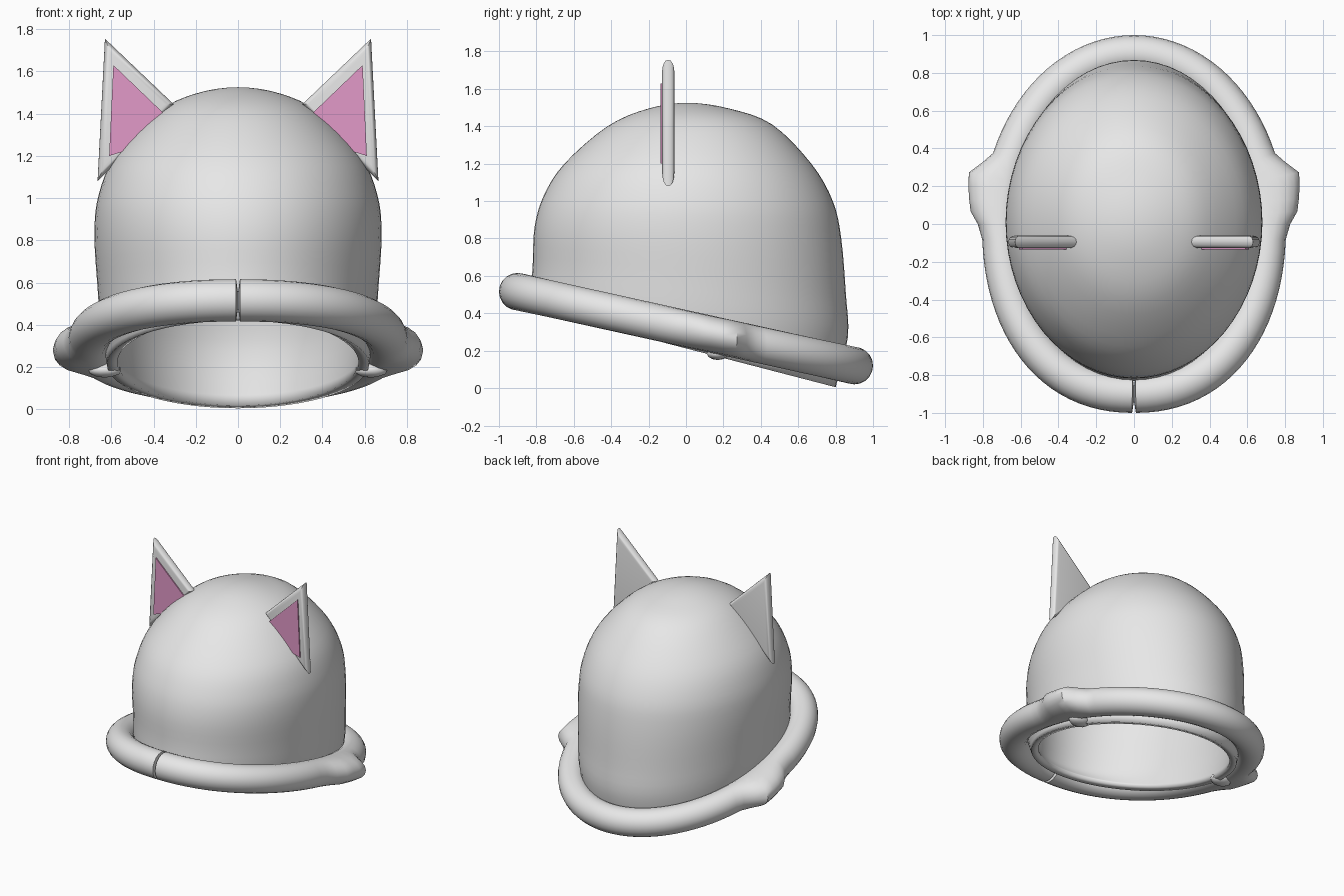
import bpy, bmesh
from math import sin, cos, pi, copysign
from mathutils import Vector

cube = bpy.data.objects.get("Cube")
if cube:
    bpy.data.objects.remove(cube, do_unlink=True)


def material(name, rgb):
    m = bpy.data.materials.new(name)
    m.use_nodes = True
    m.diffuse_color = (*rgb, 1)
    m.node_tree.nodes["Principled BSDF"].inputs["Base Color"].default_value = (*rgb, 1)
    return m


GREY = material("light grey", (0.8, 0.8, 0.8))
PINK = material("pink", (0.76, 0.32, 0.58))


def finish(name, bm, mat, recalc=True, angle=40):
    if recalc:
        bmesh.ops.recalc_face_normals(bm, faces=bm.faces)
    mesh = bpy.data.meshes.new(name)
    bm.to_mesh(mesh)
    bm.free()
    mesh.materials.append(mat)
    ob = bpy.data.objects.new(name, mesh)
    bpy.context.collection.objects.link(ob)
    bpy.ops.object.select_all(action="DESELECT")
    ob.select_set(True)
    bpy.context.view_layer.objects.active = ob
    bpy.ops.object.shade_smooth_by_angle(angle=angle * pi / 180)
    return ob


def loft(rings, closed=False):
    bm = bmesh.new()
    rows = [[bm.verts.new(p) for p in ring] for ring in rings]
    n = len(rows[0])
    for i in range(len(rows) if closed else len(rows) - 1):
        a, b = rows[i], rows[(i + 1) % len(rows)]
        for j in range(n):
            k = (j + 1) % n
            bm.faces.new((a[j], a[k], b[k], b[j]))
    bmesh.ops.remove_doubles(bm, verts=bm.verts, dist=0.0005)
    return bm


def spline(keys, steps):
    out = []
    for i in range(1, len(keys) - 2):
        p, q, r, s = keys[i - 1:i + 3]
        for k in range(steps):
            t = k / steps
            out.append([0.5 * (2 * b + (c - a) * t + (2 * a - 5 * b + 4 * c - d) * t**2
                               + (3 * b - a - 3 * c + d) * t**3)
                        for a, b, c, d in zip(p, q, r, s)])
    return out + [keys[-2]]


# Crown: tilted oval rings given by front y, front z, back y, back z, half width
crown_keys = [
    (-0.80, 0.42, 0.80, 0.005, 0.62),
    (-0.83, 0.50, 0.865, 0.27, 0.65),
    (-0.82, 0.65, 0.855, 0.50, 0.665),
    (-0.81, 0.86, 0.83, 0.80, 0.68),
    (-0.76, 1.03, 0.785, 1.00, 0.66),
    (-0.65, 1.20, 0.67, 1.20, 0.58),
    (-0.42, 1.40, 0.46, 1.41, 0.385),
    (-0.20, 1.495, 0.23, 1.495, 0.20),
    (0.01, 1.525, 0.01, 1.525, 0.0),
    (0.23, 1.495, -0.20, 1.495, -0.20),
]
crown_keys.insert(0, crown_keys[0])


def crown_ring(yf, zf, yb, zb, w, n=64):
    pts = []
    for j in range(n):
        t = 2 * pi * j / n
        f = (1 + sin(t)) / 2
        pts.append((w * cos(t), yf + (yb - yf) * f, zf + (zb - zf) * f))
    return pts


crown = finish("crown", loft([crown_ring(*k) for k in spline(crown_keys, 4)]), GREY, False)
shell = crown.modifiers.new("shell", "SOLIDIFY")
shell.thickness = 0.05
shell.offset = -1


# Rolled brim with a side knob on each side and a narrow front notch
def knob(y):
    stops = [(-0.03, 0), (0.05, 0.06), (0.23, 0.10), (0.33, 0)]
    for (y0, h0), (y1, h1) in zip(stops, stops[1:]):
        if y0 <= y < y1:
            return h0 + (h1 - h0) * (y - y0) / (y1 - y0)
    return 0


def brim_point(t):
    power = 0.9 if sin(t) < 0 else 1
    x = 0.705 * copysign(abs(cos(t)) ** power, cos(t))
    y = 0.9 * copysign(abs(sin(t)) ** power, sin(t))
    return Vector((x, y, 0.318 - 0.22 * y))


def brim_ring(t, scale):
    c = brim_point(t)
    along = brim_point(t + 0.002) - brim_point(t - 0.002)
    out = Vector((along.y, -along.x, 0)).normalized()
    pts = []
    for j in range(20):
        a = 2 * pi * j / 20
        r = 0.1 * scale
        bulge = knob(c.y) * max(0, cos(a)) ** 0.6
        pts.append(c + out * (r * cos(a) + bulge) + Vector((0, 0, r * sin(a))))
    return pts


COUNT = 96
turns = [0, 0.008] + [2 * pi * k / COUNT for k in range(1, COUNT)] + [2 * pi - 0.008]
finish("brim", loft([brim_ring(t - pi / 2, 0.35 if t == 0 else 1) for t in turns], True), GREY)


# Ears: rounded triangular plates with a thin coloured inner panel
def plate(outline, side, y0, y1, bevel=0):
    bm = bmesh.new()
    front = [bm.verts.new((side * x, y0, z)) for x, z in outline]
    back = [bm.verts.new((side * x, y1, z)) for x, z in outline]
    caps = [bm.faces.new(front), bm.faces.new(back[::-1])]
    n = len(outline)
    for i in range(n):
        k = (i + 1) % n
        bm.faces.new((front[i], back[i], back[k], front[k]))
    bmesh.ops.recalc_face_normals(bm, faces=bm.faces)
    if bevel:
        edges = [e for f in caps for e in f.edges]
        bmesh.ops.bevel(bm, geom=edges, offset=bevel, segments=4, profile=0.5, affect="EDGES")
    return bm


ear_outline = [(0.63, 1.755), (0.305, 1.445), (0.665, 1.08)]
panel_outline = [(0.59, 1.63), (0.34, 1.39), (0.45, 1.25), (0.61, 1.20)]
for label, side in (("left", 1), ("right", -1)):
    finish(label + "_ear", plate(ear_outline, side, -0.128, -0.062, 0.03), GREY)
    finish(label + "_ear_panel", plate(panel_outline, side, -0.136, -0.127), PINK)
    # Small gathered fold inside the brim under each knob
    bm = bmesh.new()
    bmesh.ops.create_icosphere(bm, subdivisions=2, radius=1)
    for v in bm.verts:
        v.co = Vector((side * 0.63, 0.17, 0.185)) + v.co * Vector((0.08, 0.06, 0.035))
    finish(label + "_inner_fold", bm, GREY)
